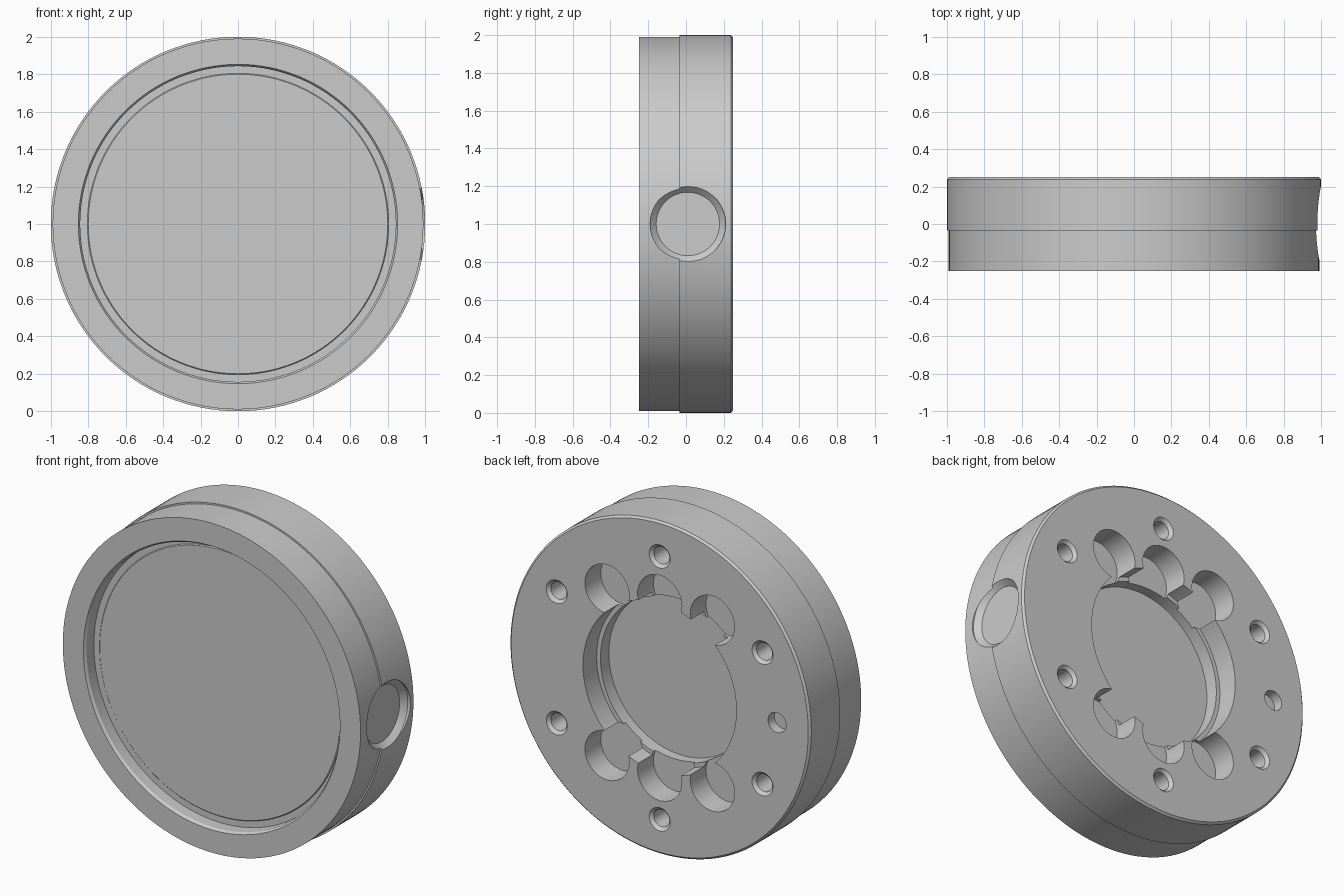
import bpy, bmesh
from math import sin, cos, pi, radians

if "Cube" in bpy.data.objects:
    bpy.data.objects.remove(bpy.data.objects["Cube"])


def lathe(name, profile, centre=(0, 0, 0), axis='Y', n=48):
    """Revolve (radius, position) pairs about the Y or X axis; r = 0 ends become caps."""
    bm = bmesh.new()
    rings = []
    for r, t in profile:
        ring = []
        for i in range(n):
            a = 2 * pi * i / n
            p = (r * cos(a), t, r * sin(a)) if axis == 'Y' else (t, r * cos(a), r * sin(a))
            ring.append(bm.verts.new([p[k] + centre[k] for k in range(3)]))
        rings.append(ring)
    for a, b in zip(rings, rings[1:]):
        for i in range(n):
            j = (i + 1) % n
            bm.faces.new((a[i], a[j], b[j], b[i]))
    bm.faces.new(rings[0])
    bm.faces.new(rings[-1])
    bmesh.ops.recalc_face_normals(bm, faces=bm.faces)
    me = bpy.data.meshes.new(name)
    bm.to_mesh(me)
    bm.free()
    ob = bpy.data.objects.new(name, me)
    bpy.context.collection.objects.link(ob)
    return ob


def cut(target, cutter):
    cutter.hide_render = True
    bpy.context.view_layer.objects.active = target
    m = target.modifiers.new("cut", 'BOOLEAN')
    m.operation, m.solver, m.object = 'DIFFERENCE', 'EXACT', cutter
    bpy.ops.object.modifier_apply(modifier=m.name)
    bpy.data.objects.remove(cutter, do_unlink=True)


BACK = 0.25

# Two-step round body with a shallow stepped recess in the front
body = lathe("round_housing", [
    (0.80, -0.17), (0.805, -0.165), (0.843, -0.165), (0.843, -0.235), (0.853, -0.25),
    (0.99, -0.25), (0.99, -0.035), (1.0, -0.035), (1.0, 0.238), (0.988, BACK)],
    (0, 0, 1), n=128)

# Central stepped bore in the back
cut(body, lathe("bore_cutter", [
    (0.485, 0.04), (0.485, 0.12), (0.51, 0.12), (0.51, 0.4)], (0, 0, 1), n=96))

# Six pockets overlapping the edge of the bore
for s in (1, -1):
    for x, z in ((-0.35, 0.5), (0, 0.53), (0.35, 0.5)):
        cut(body, lathe("pocket_cutter", [(0.147, 0.10), (0.147, 0.4)], (x, 0, 1 + s * z)))

# Six bolt holes with chamfered mouths
for k in range(6):
    a = radians(30 + 60 * k)
    cut(body, lathe("bolt_cutter", [
        (0.052, -0.08), (0.052, 0.232), (0.07, BACK), (0.07, 0.4)],
        (0.79 * cos(a), 0, 1 + 0.79 * sin(a)), n=32))

# Locating pin hole
cut(body, lathe("pin_cutter", [(0.06, 0.19), (0.06, 0.4)], (-0.78, 0, 1), n=32))

# Tapered port on the right side
cut(body, lathe("port_cutter", [(0.168, 0.95), (0.2, 0.982), (0.2, 1.2)], (0, 0.01, 1), axis='X'))

bpy.ops.object.select_all(action='DESELECT')
body.select_set(True)
bpy.context.view_layer.objects.active = body
bpy.ops.object.shade_smooth_by_angle(angle=radians(25))
